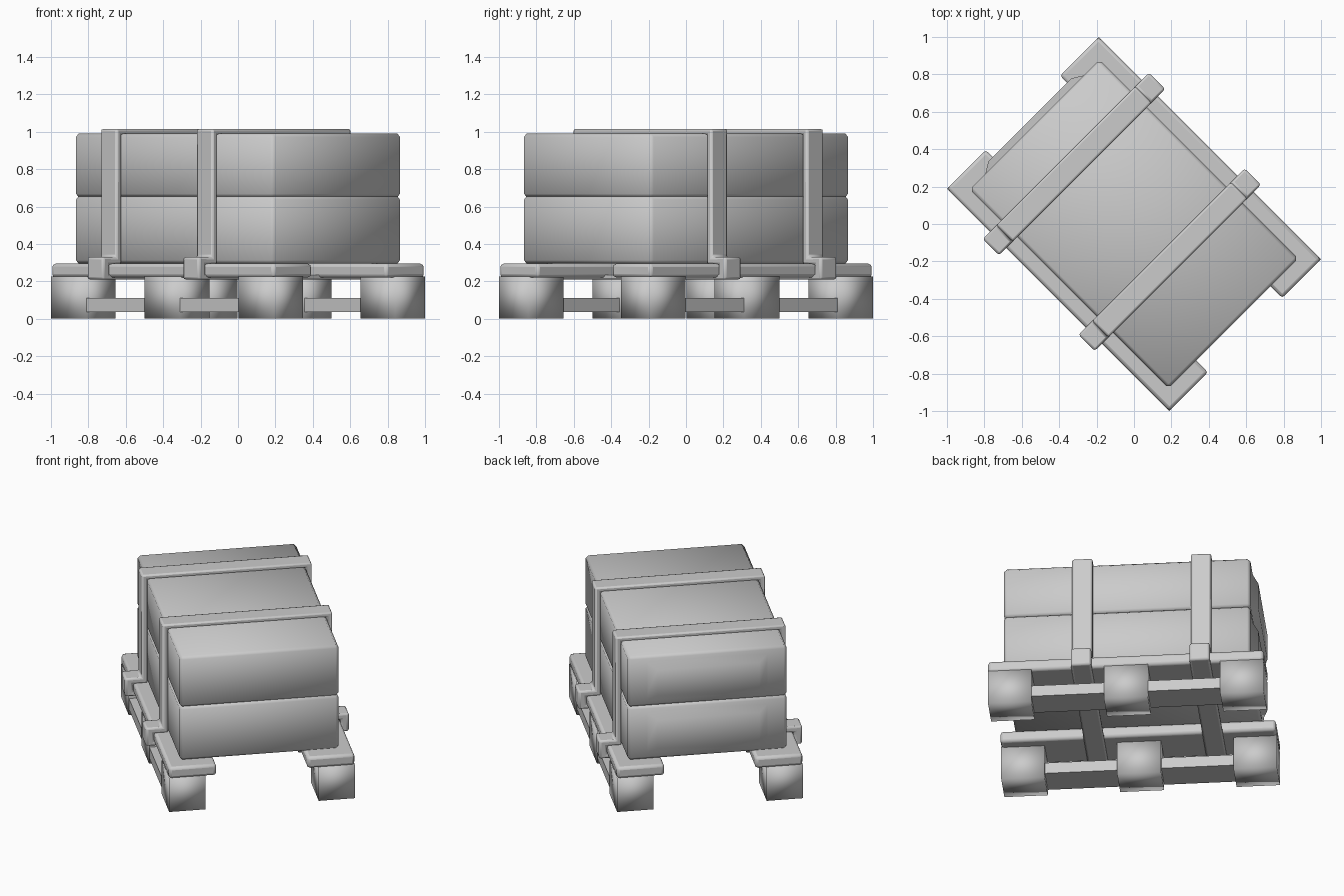
import bpy
import bmesh
from math import radians

cube = bpy.data.objects.get("Cube")
if cube:
    bpy.data.objects.remove(cube, do_unlink=True)

grey = bpy.data.materials.new("plain_grey")
grey.use_nodes = True
GREY = (0.6, 0.6, 0.6, 1)
grey.diffuse_color = GREY
grey.node_tree.nodes["Principled BSDF"].inputs["Base Color"].default_value = GREY

TURN = radians(-45)  # the whole pallet stands diagonally


def finish(name, bm, bevel=0.0, segments=1, angle=None):
    bmesh.ops.recalc_face_normals(bm, faces=bm.faces)
    mesh = bpy.data.meshes.new(name)
    bm.to_mesh(mesh)
    bm.free()
    mesh.materials.append(grey)
    obj = bpy.data.objects.new(name, mesh)
    bpy.context.collection.objects.link(obj)
    obj.rotation_euler.z = TURN
    if bevel:
        mod = obj.modifiers.new("bevel", 'BEVEL')
        mod.width = bevel
        mod.segments = segments
        mod.limit_method = 'ANGLE'
    bpy.ops.object.select_all(action='DESELECT')
    obj.select_set(True)
    bpy.context.view_layer.objects.active = obj
    if angle is None:
        bpy.ops.object.shade_smooth()
    else:
        bpy.ops.object.shade_smooth_by_angle(angle=radians(angle))
    return obj


def box(name, xs, ys, zs, **style):
    bm = bmesh.new()
    bmesh.ops.create_cube(bm, size=1)
    for v in bm.verts:
        for i, (lo, hi) in enumerate((xs, ys, zs)):
            v.co[i] = lo if v.co[i] < 0 else hi
    return finish(name, bm, **style)


def mirrored(half):
    """Close a half outline of (y, z) points by mirroring it across y = 0."""
    return half + [(-y, z) for y, z in reversed(half)]


def strap(name, x, width):
    """Closed band that runs over the crates and hooks under the boards."""
    outer = mirrored([(0.525, 1.015), (0.525, 0.33), (0.628, 0.33), (0.628, 0.21)])
    inner = mirrored([(0.487, 0.985), (0.487, 0.29), (0.575, 0.29), (0.575, 0.235)])
    bm = bmesh.new()
    rings = [[bm.verts.new((x + side * width / 2, y, z)) for y, z in line]
             for line, side in ((outer, -1), (outer, 1), (inner, 1), (inner, -1))]
    n = len(outer)
    for k in range(4):
        a, b = rings[k], rings[(k + 1) % 4]
        for i in range(n):
            j = (i + 1) % n
            bm.faces.new((a[i], a[j], b[j], b[i]))
    return finish(name, bm, bevel=0.014, segments=2, angle=60)


def end_panel(name, z0, z1):
    """Shallow raised panel with sloping sides on the rear end of a crate."""
    bm = bmesh.new()
    rings = []
    for x, half, margin in ((-0.74, 0.39, 0.03), (-0.787, 0.315, 0.085)):
        rings.append([bm.verts.new((x, y, z)) for y, z in (
            (-half, z0 + margin), (half, z0 + margin),
            (half, z1 - margin), (-half, z1 - margin))])
    bm.faces.new(rings[1])
    for i in range(4):
        j = (i + 1) % 4
        bm.faces.new((rings[0][i], rings[0][j], rings[1][j], rings[1][i]))
    return finish(name, bm)


# Two stacked crates with raised end panels
for label, z0, z1 in (("lower", 0.295, 0.655), ("upper", 0.65, 0.99)):
    box(label + "_crate", (-0.752, 0.752), (-0.49, 0.49), (z0, z1), bevel=0.018)
    end_panel(label + "_end_panel", z0, z1)

# Pallet sides: deck board, three feet and the runners joining them
feet = {"rear": (-0.841, -0.576), "middle": (-0.134, 0.134), "front": (0.576, 0.841)}
for side, s in (("left", 1), ("right", -1)):
    def across(inside, outside):
        return sorted((s * inside, s * outside))
    box(side + "_deck_board", (-0.841, 0.841), across(0.28, 0.573), (0.22, 0.295),
        bevel=0.018, segments=2, angle=50)
    for place, xs in feet.items():
        box(f"{side}_{place}_foot", xs, across(0.35, 0.573), (0, 0.225))
    for place, xs in (("rear", (-0.58, -0.13)), ("front", (0.13, 0.58))):
        box(f"{side}_{place}_runner", xs, across(0.37, 0.571), (0.037, 0.11), angle=30)

# Tie-down straps
strap("rear_strap", -0.454, 0.124)
strap("front_strap", 0.27, 0.124)
